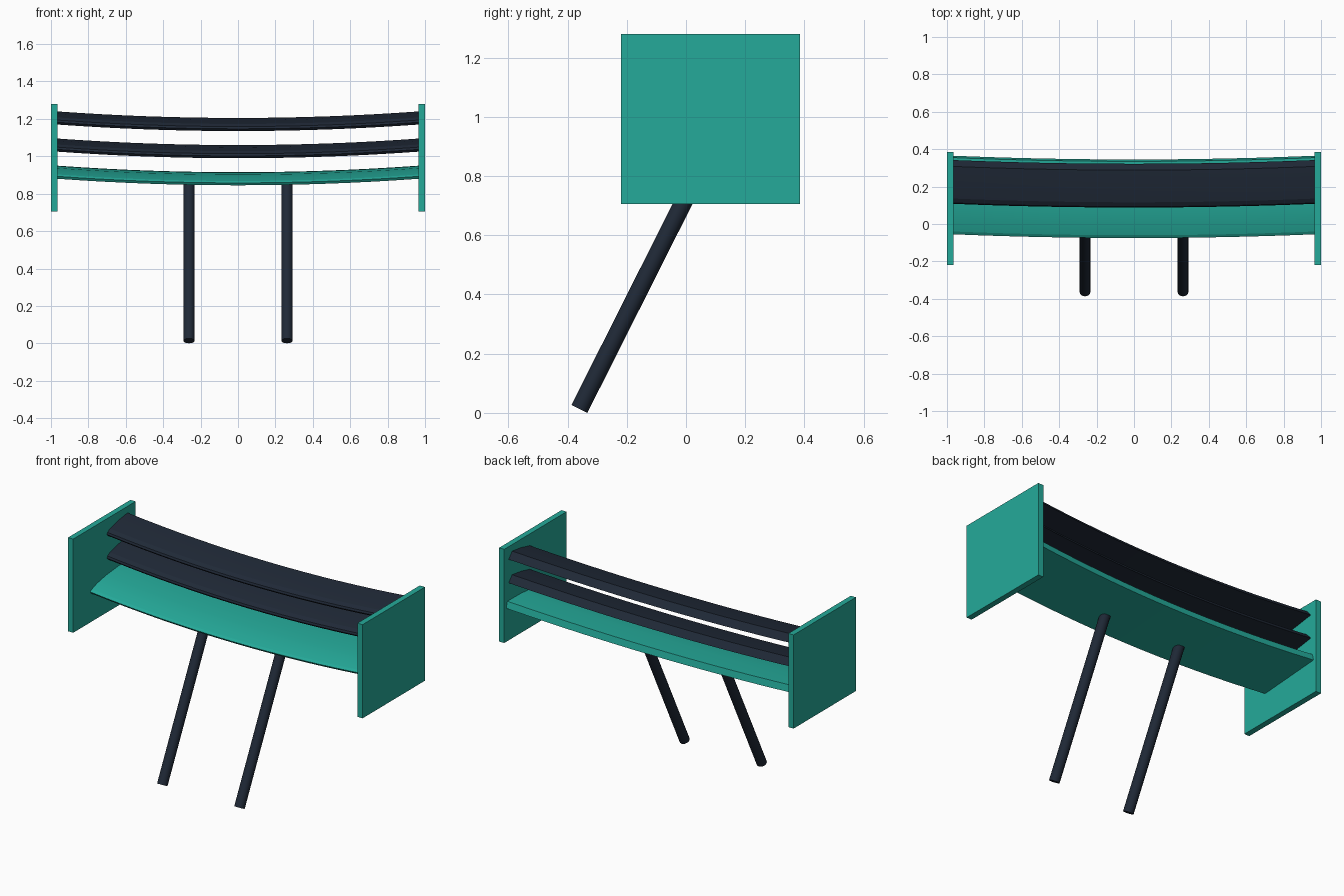
import bpy
import bmesh
import math
from mathutils import Vector

cube = bpy.data.objects.get("Cube")
if cube:
    bpy.data.objects.remove(cube, do_unlink=True)


def material(name, rgb):
    mat = bpy.data.materials.new(name)
    mat.use_nodes = True
    mat.diffuse_color = (*rgb, 1)
    mat.node_tree.nodes["Principled BSDF"].inputs["Base Color"].default_value = (*rgb, 1)
    return mat


TEAL = material("teal", (0.018, 0.40, 0.32))
DARK = material("dark_slate", (0.014, 0.022, 0.038))

HALF_SPAN = 0.968
SEGMENTS = 16


def add_object(name, bm, mat, smooth_angle=None):
    bmesh.ops.recalc_face_normals(bm, faces=bm.faces)
    mesh = bpy.data.meshes.new(name)
    bm.to_mesh(mesh)
    bm.free()
    mesh.materials.append(mat)
    obj = bpy.data.objects.new(name, mesh)
    bpy.context.collection.objects.link(obj)
    if smooth_angle:
        bpy.ops.object.select_all(action="DESELECT")
        obj.select_set(True)
        bpy.context.view_layer.objects.active = obj
        bpy.ops.object.shade_smooth_by_angle(angle=math.radians(smooth_angle))
    return obj


def bowed_wing(name, profile, mat, lift=0.0):
    """Sweep a (y, z) section along x; the tips bow up and back."""
    bm = bmesh.new()
    rings = []
    for i in range(SEGMENTS + 1):
        t = 2 * i / SEGMENTS - 1
        rings.append([bm.verts.new((t * HALF_SPAN, y + 0.02 * t * t, z + lift + 0.035 * t * t))
                      for y, z in profile])
    n = len(profile)
    for a, b in zip(rings, rings[1:]):
        for j in range(n):
            k = (j + 1) % n
            bm.faces.new((a[j], a[k], b[k], b[j]))
    bm.faces.new(rings[0])
    bm.faces.new(rings[-1])
    return add_object(name, bm, mat, 12)


# Main plane: thin cambered section with a blunt trailing edge
bowed_wing("main_plane", [
    (-0.065, 0.845), (-0.075, 0.858), (-0.06, 0.868), (-0.01, 0.885),
    (0.08, 0.902), (0.2, 0.913), (0.335, 0.915), (0.345, 0.875)], TEAL)

# Two identical flaps stacked above it
FLAP = [(0.1, 0.99), (0.088, 1.002), (0.093, 1.014), (0.116, 1.028),
        (0.2, 1.048), (0.288, 1.06), (0.322, 1.022)]
for flap_name, lift in (("lower_flap", 0.0), ("upper_flap", 0.145)):
    bowed_wing(flap_name, FLAP, DARK, lift)

# Endplates and slanted support struts, mirrored left and right
for side, label in ((1, "left"), (-1, "right")):
    bm = bmesh.new()
    bmesh.ops.create_cube(bm, size=1)
    bmesh.ops.scale(bm, vec=(0.035, 0.605, 0.575), verts=bm.verts)
    bmesh.ops.translate(bm, vec=(side * 0.9825, 0.0825, 0.9925), verts=bm.verts)
    add_object(label + "_endplate", bm, TEAL)

    foot = Vector((side * 0.262, -0.36, 0.0135))
    head = Vector((side * 0.262, 0.07, 0.868))
    axis = head - foot
    bm = bmesh.new()
    bmesh.ops.create_cone(bm, cap_ends=True, segments=12, radius1=0.03, radius2=0.03,
                          depth=axis.length)
    bmesh.ops.rotate(bm, verts=bm.verts, cent=(0, 0, 0),
                     matrix=axis.to_track_quat("Z", "Y").to_matrix())
    bmesh.ops.translate(bm, vec=(foot + head) / 2, verts=bm.verts)
    add_object(label + "_strut", bm, DARK, 35)
